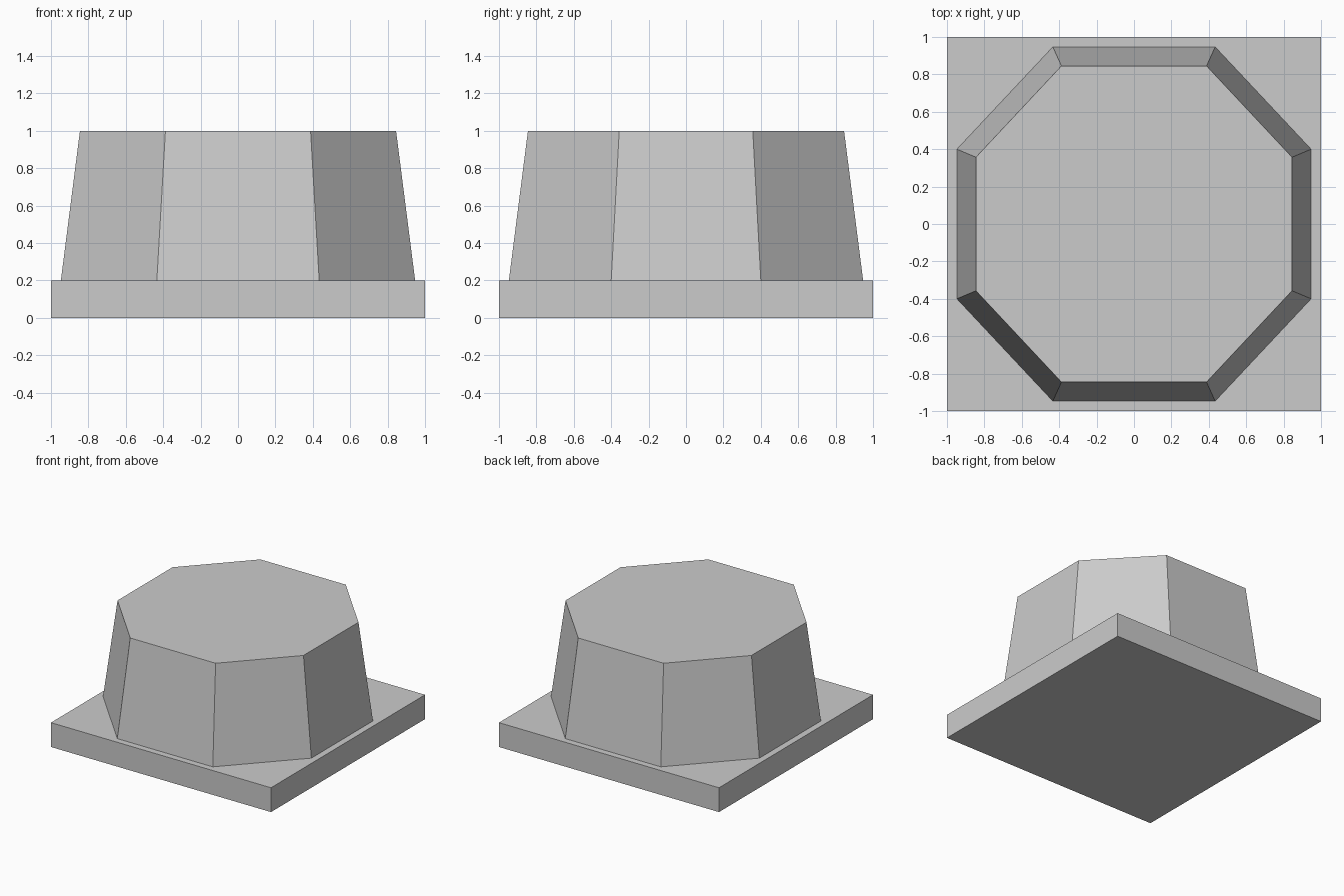
import bpy
import bmesh

if "Cube" in bpy.data.objects:
    bpy.data.objects.remove(bpy.data.objects["Cube"], do_unlink=True)

# One plain grey for everything
grey = bpy.data.materials.new("light_grey")
grey.use_nodes = True
colour = (0.6, 0.6, 0.6, 1)
grey.diffuse_color = colour
grey.node_tree.nodes["Principled BSDF"].inputs["Base Color"].default_value = colour


def loft(name, lower, upper, z0, z1):
    """Closed flat-shaded solid between two matching outlines."""
    bm = bmesh.new()
    low = [bm.verts.new((x, y, z0)) for x, y in lower]
    high = [bm.verts.new((x, y, z1)) for x, y in upper]
    bm.faces.new(low[::-1])
    bm.faces.new(high)
    n = len(low)
    for i in range(n):
        j = (i + 1) % n
        bm.faces.new((low[i], low[j], high[j], high[i]))
    mesh = bpy.data.meshes.new(name)
    bm.to_mesh(mesh)
    bm.free()
    mesh.materials.append(grey)
    obj = bpy.data.objects.new(name, mesh)
    bpy.context.collection.objects.link(obj)
    return obj


def octagon(reach, half_front, half_side):
    """Counter-clockwise octagon mirrored in x and y from one quarter."""
    right = [(half_front, -reach), (reach, -half_side),
             (reach, half_side), (half_front, reach)]
    return right + [(-x, -y) for x, y in right]


# Square base plate
square = [(-1, -1), (1, -1), (1, 1), (-1, 1)]
loft("base_plate", square, square, 0, 0.2)

# Tapered eight-sided block
loft("tapered_block", octagon(0.947, 0.434, 0.4), octagon(0.845, 0.388, 0.357), 0.2, 1)
